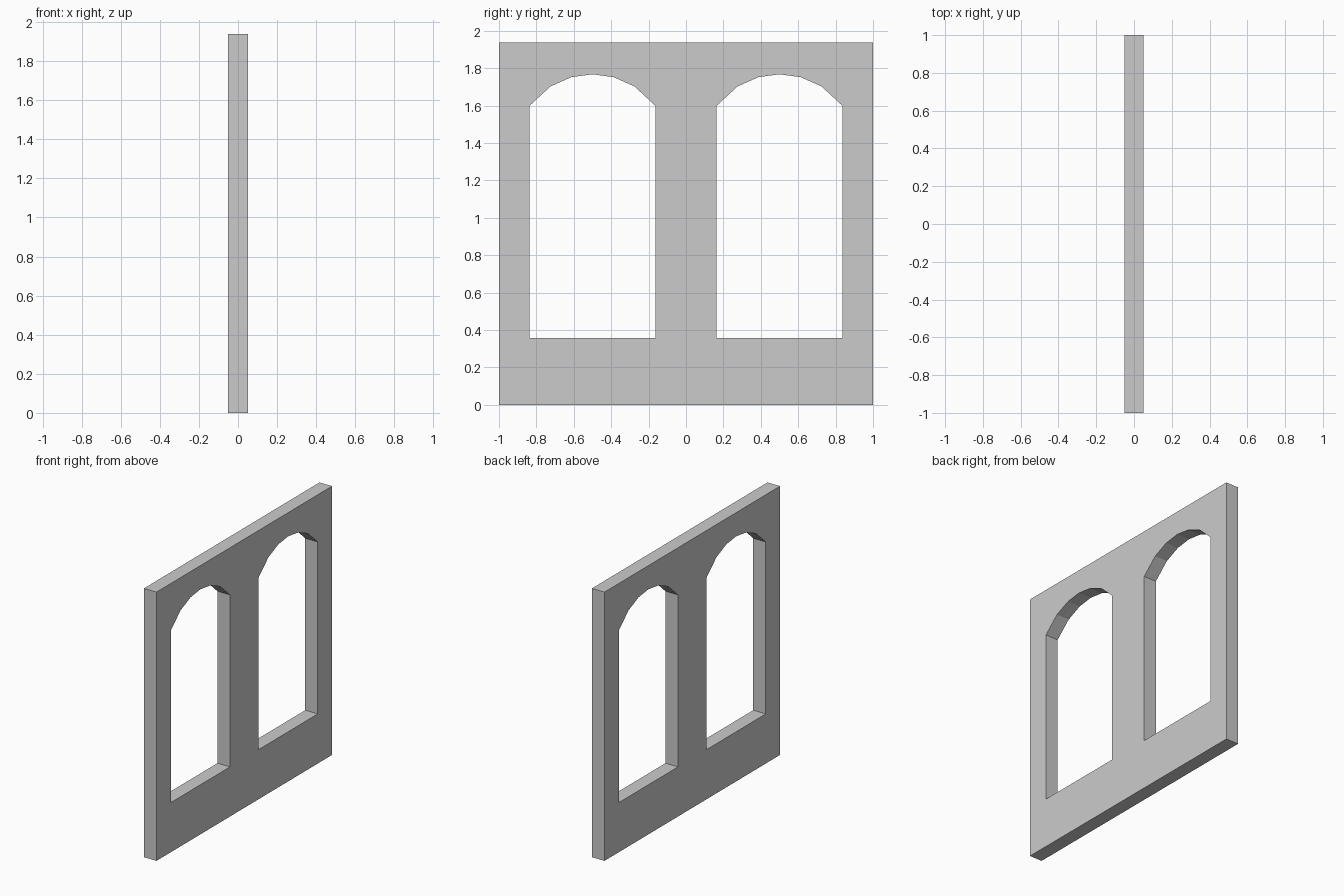
import bpy, bmesh, math

if "Cube" in bpy.data.objects:
    bpy.data.objects.remove(bpy.data.objects["Cube"])

HALF_THICK = 0.05
TOP, SILL, SPRING, APEX = 1.938, 0.358, 1.598, 1.767
BAY_CENTRE, HALF_OPEN, SEGMENTS = 0.5, 0.337, 6

RISE = APEX - SPRING
RADIUS = (HALF_OPEN ** 2 + RISE ** 2) / (2 * RISE)


def arch_z(u):
    """Height of the segmental arch at offset u from the bay centre."""
    return APEX - RADIUS + math.sqrt(RADIUS ** 2 - u ** 2)


def strip(bm, y0, y1, low, high):
    """One wall quad; low and high are (z at y0, z at y1)."""
    pts = [(y0, low[0]), (y1, low[1]), (y1, high[1]), (y0, high[0])]
    bm.faces.new([bm.verts.new((-HALF_THICK, y, z)) for y, z in pts])


def add_bay(bm, centre):
    # solid piers on both sides of the opening
    for side in (-1, 1):
        y0, y1 = sorted((centre + side * HALF_OPEN, centre + side * 0.5))
        for a, b in ((0, SILL), (SILL, SPRING), (SPRING, TOP)):
            strip(bm, y0, y1, (a, a), (b, b))
    # wall under the sill and above the faceted arch
    us = [HALF_OPEN * (2 * i / SEGMENTS - 1) for i in range(SEGMENTS + 1)]
    for u0, u1 in zip(us, us[1:]):
        y0, y1 = centre + u0, centre + u1
        strip(bm, y0, y1, (0, 0), (SILL, SILL))
        strip(bm, y0, y1, (arch_z(u0), arch_z(u1)), (TOP, TOP))


# wall panel with two arched window openings
bm = bmesh.new()
for centre in (-BAY_CENTRE, BAY_CENTRE):
    add_bay(bm, centre)
bmesh.ops.remove_doubles(bm, verts=bm.verts, dist=1e-4)

# give the panel its thickness
out = bmesh.ops.extrude_face_region(bm, geom=bm.faces[:], use_keep_orig=True)
moved = [g for g in out["geom"] if isinstance(g, bmesh.types.BMVert)]
bmesh.ops.translate(bm, verts=moved, vec=(2 * HALF_THICK, 0, 0))
bmesh.ops.recalc_face_normals(bm, faces=bm.faces)

mesh = bpy.data.meshes.new("arched_window_wall")
bm.to_mesh(mesh)
bm.free()
wall = bpy.data.objects.new("arched_window_wall", mesh)
bpy.context.collection.objects.link(wall)
